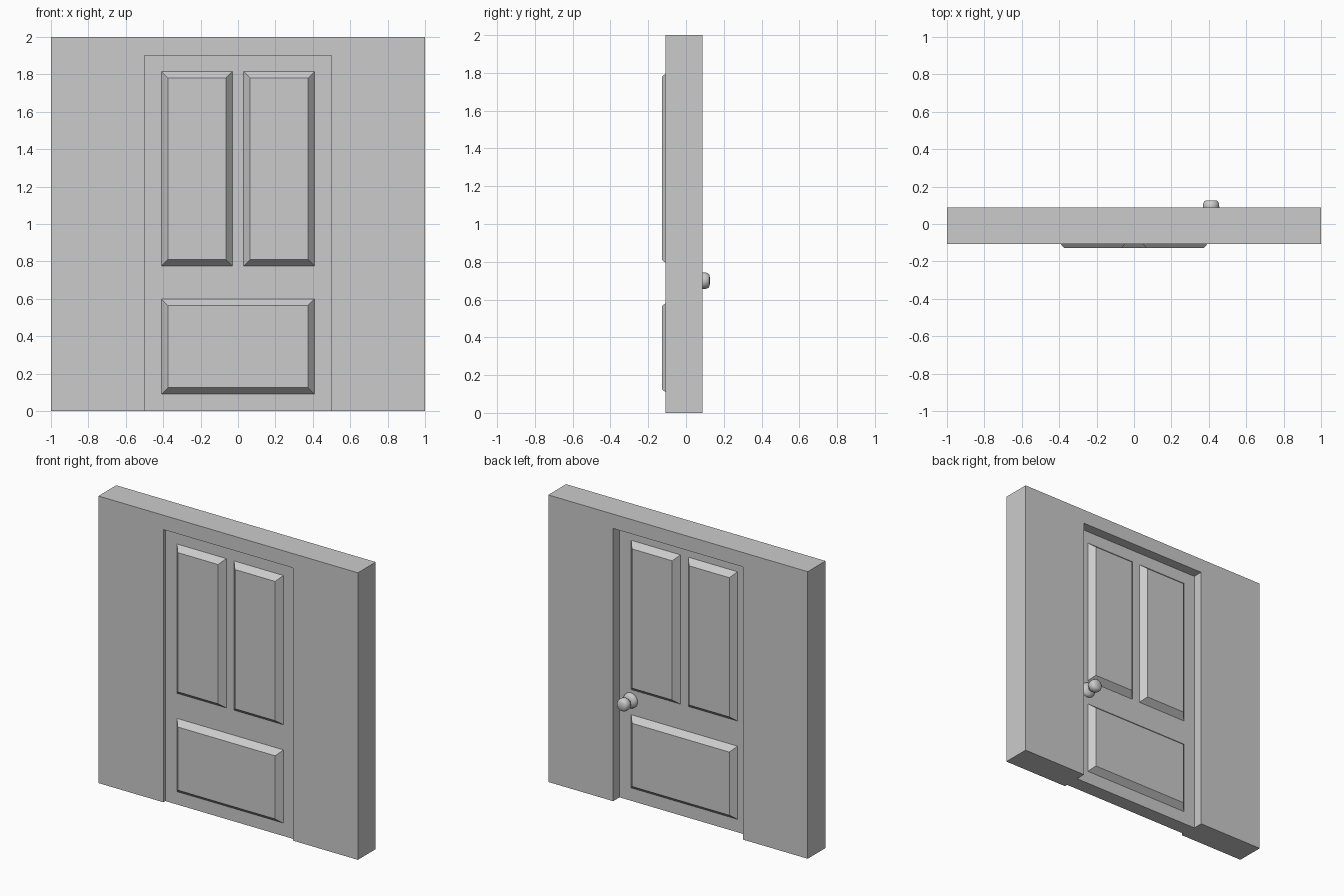
import bpy
import bmesh
import math
from mathutils import Matrix, Vector

cube = bpy.data.objects.get("Cube")
if cube:
    bpy.data.objects.remove(cube, do_unlink=True)

# Single grey material
grey = bpy.data.materials.new("light grey")
grey.use_nodes = True
colour = (0.6, 0.6, 0.6, 1)
grey.diffuse_color = colour
grey.node_tree.nodes["Principled BSDF"].inputs["Base Color"].default_value = colour

WALL_FRONT, WALL_BACK = -0.108, 0.088
DOOR_FRONT, DOOR_BACK = -0.086, 0.018
DOOR_HALF, DOOR_TOP = 0.5, 1.9
RAISE, BEVEL = 0.041, 0.035


def finish(bm, name):
    bmesh.ops.recalc_face_normals(bm, faces=bm.faces)
    mesh = bpy.data.meshes.new(name)
    bm.to_mesh(mesh)
    bm.free()
    mesh.materials.append(grey)
    obj = bpy.data.objects.new(name, mesh)
    bpy.context.collection.objects.link(obj)
    return obj


def extrude_outline(name, outline, y0, y1):
    """Extrude an (x, z) outline from y0 to y1."""
    bm = bmesh.new()
    face = bm.faces.new([bm.verts.new((x, y0, z)) for x, z in outline])
    geom = bmesh.ops.extrude_face_region(bm, geom=[face], use_keep_orig=True)["geom"]
    moved = [v for v in geom if isinstance(v, bmesh.types.BMVert)]
    bmesh.ops.translate(bm, verts=moved, vec=(0, y1 - y0, 0))
    return finish(bm, name)


def raised_panel(name, x0, x1, z0, z1, y, side):
    """Bevelled panel standing on the door face at y, pointing to side."""
    bm = bmesh.new()
    rings = []
    for inset, depth in ((0, 0), (BEVEL, RAISE)):
        a, b, c, d = x0 + inset, x1 - inset, z0 + inset, z1 - inset
        rings.append([bm.verts.new((x, y + side * depth, z))
                      for x, z in ((a, c), (b, c), (b, d), (a, d))])
    base, top = rings
    bm.faces.new(top)
    for i in range(4):
        j = (i + 1) % 4
        bm.faces.new((base[i], base[j], top[j], top[i]))
    obj = finish(bm, name)
    # Open shell: make sure the flat face looks outward
    if obj.data.polygons[0].normal.y * side < 0:
        obj.data.flip_normals()
    return obj


def lathe(name, profile, x, z):
    """Spin a (radius, y) profile around an axis along y."""
    bm = bmesh.new()
    verts = [bm.verts.new((r, y, 0)) for r, y in profile]
    edges = [bm.edges.new(pair) for pair in zip(verts, verts[1:])]
    bmesh.ops.spin(bm, geom=verts + edges, cent=(0, 0, 0), axis=(0, 1, 0),
                   angle=math.tau, steps=32, use_duplicate=False)
    bmesh.ops.remove_doubles(bm, verts=bm.verts, dist=0.0001)
    bmesh.ops.transform(bm, matrix=Matrix.Translation(Vector((x, 0, z))), verts=bm.verts)
    obj = finish(bm, name)
    bpy.ops.object.select_all(action="DESELECT")
    obj.select_set(True)
    bpy.context.view_layer.objects.active = obj
    bpy.ops.object.shade_smooth_by_angle(angle=math.radians(40))
    return obj


# Wall with a doorway
extrude_outline("wall", [(-1, 0), (-DOOR_HALF, 0), (-DOOR_HALF, DOOR_TOP),
                         (DOOR_HALF, DOOR_TOP), (DOOR_HALF, 0),
                         (1, 0), (1, 2), (-1, 2)], WALL_FRONT, WALL_BACK)

# Door leaf set back in the doorway
extrude_outline("door_leaf", [(-DOOR_HALF, 0), (DOOR_HALF, 0),
                              (DOOR_HALF, DOOR_TOP), (-DOOR_HALF, DOOR_TOP)],
                DOOR_FRONT, DOOR_BACK)

# Raised panels on both faces
for label, y, side in (("front", DOOR_FRONT, -1), ("back", DOOR_BACK, 1)):
    raised_panel(label + "_upper_right_panel", -0.41, -0.03, 0.775, 1.815, y, side)
    raised_panel(label + "_upper_left_panel", 0.03, 0.41, 0.775, 1.815, y, side)
    raised_panel(label + "_lower_panel", -0.41, 0.41, 0.09, 0.6, y, side)

# Door knob: domed base plate, neck and rounded grip
profile = [(0.052, DOOR_BACK), (0.052, 0.026), (0.047, 0.037), (0.036, 0.045),
           (0.02, 0.05), (0.02, 0.062), (0.031, 0.066), (0.04, 0.076),
           (0.044, 0.09), (0.043, 0.106), (0.038, 0.118), (0.03, 0.125), (0, 0.127)]
lathe("door_knob", profile, 0.412, 0.7)
